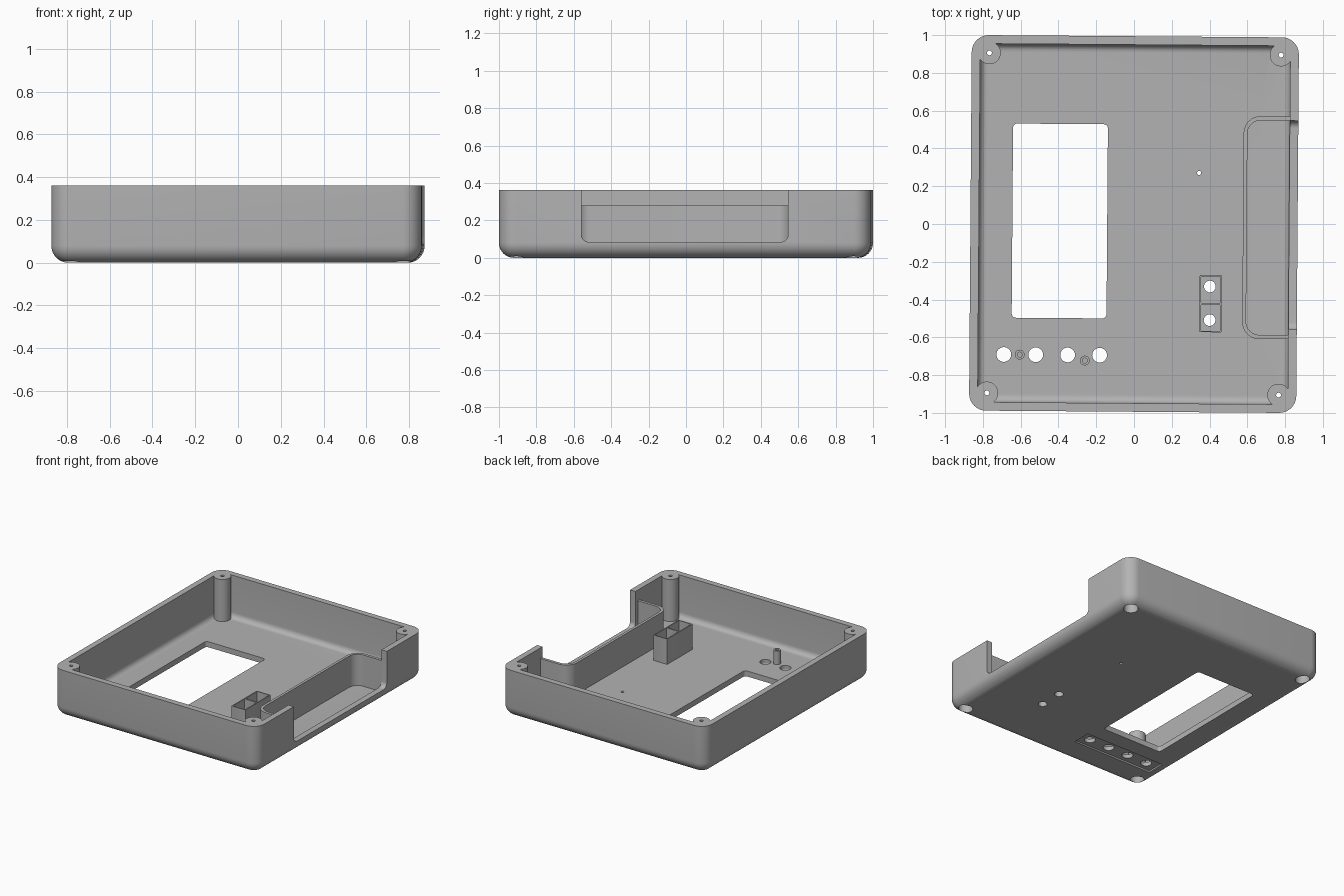
import bpy, bmesh, math

if "Cube" in bpy.data.objects:
    bpy.data.objects.remove(bpy.data.objects["Cube"])

H, HW, HL = 0.362, 0.866, 0.994      # height and half sizes
WALL, FLOOR = 0.045, 0.042
TILT = math.radians(-0.43)           # slight turn of the whole case

grey = bpy.data.materials.new("mid grey")
grey.diffuse_color = (0.45, 0.45, 0.45, 1)
grey.use_nodes = True
grey.node_tree.nodes["Principled BSDF"].inputs["Base Color"].default_value = grey.diffuse_color


def rounded(cx, cy, hx, hy, r, n=10):
    """Rounded rectangle outline, counter-clockwise."""
    pts = []
    for k, (sx, sy) in enumerate([(1, 1), (-1, 1), (-1, -1), (1, -1)]):
        for i in range(n + 1):
            a = math.pi / 2 * (k + i / n)
            pts.append((cx + sx * (hx - r) + r * math.cos(a),
                        cy + sy * (hy - r) + r * math.sin(a)))
    return pts


def loft(name, rings):
    """Closed solid through a stack of equal-sized rings of 3D points."""
    bm = bmesh.new()
    rows = [[bm.verts.new(p) for p in ring] for ring in rings]
    for a, b in zip(rows, rows[1:]):
        for i in range(len(a)):
            j = (i + 1) % len(a)
            bm.faces.new((a[i], a[j], b[j], b[i]))
    bm.faces.new(rows[0][::-1])
    bm.faces.new(rows[-1])
    bmesh.ops.recalc_face_normals(bm, faces=bm.faces)
    me = bpy.data.meshes.new(name)
    bm.to_mesh(me)
    bm.free()
    me.materials.append(grey)
    ob = bpy.data.objects.new(name, me)
    bpy.context.collection.objects.link(ob)
    return ob


def prism(name, outline, z0, z1):
    return loft(name, [[(x, y, z) for x, y in outline] for z in (z0, z1)])


def box(name, x0, x1, y0, y1, z0, z1, r=0.004, n=2):
    return prism(name, rounded((x0 + x1) / 2, (y0 + y1) / 2,
                               (x1 - x0) / 2, (y1 - y0) / 2, r, n), z0, z1)


def cyl(name, x, y, r, z0, z1, n=32):
    return prism(name, [(x + r * math.cos(2 * math.pi * i / n),
                         y + r * math.sin(2 * math.pi * i / n)) for i in range(n)], z0, z1)


def combine(target, tool, op):
    """Apply a boolean and discard the tool."""
    bpy.context.view_layer.objects.active = target
    mod = target.modifiers.new("bool", 'BOOLEAN')
    mod.operation, mod.solver, mod.object = op, 'EXACT', tool
    bpy.ops.object.modifier_apply(modifier=mod.name)
    bpy.data.objects.remove(tool)


def add(tool):
    combine(case, tool, 'UNION')


def cut(tool, target=None):
    combine(target or case, tool, 'DIFFERENCE')


# Tray: outer skin with rounded bottom edge, flat rim, inner skin with floor fillet
levels = []
R, RI, N = 0.08, 0.04, 8
for i in range(N + 1):
    a = math.pi / 2 * i / N
    levels.append((R - R * math.sin(a), R - R * math.cos(a)))
levels += [(0, H), (WALL, H)]
for i in range(N + 1):
    a = math.pi / 2 * i / N
    levels.append((WALL + RI - RI * math.cos(a), FLOOR + RI - RI * math.sin(a)))
case = loft("case_shell", [[(x, y, z) for x, y in
            rounded(0, 0, HW - d, HL - d, 0.09 - d)] for d, z in levels])

# Side bay: low curved wall running into the right side
bay = prism("bay_wall", rounded(0.777, -0.014, 0.2, 0.59, 0.09), 0.03, 0.28)
cut(prism("bay_space", rounded(0.797, -0.014, 0.2, 0.568, 0.07), 0, 0.4), bay)
cut(box("bay_trim", 0.84, 1.2, -0.9, 0.9, 0, 0.4), bay)
add(bay)

# Side opening with rounded lower corners
side = [(y, z) for y, z in rounded(0, 0.3, 0.553, 0.215, 0.04)]
cut(loft("side_opening", [[(x, y, z) for y, z in side] for x in (0.815, 0.95)]))

# Corner screw posts with bottom counterbores
for sx in (-1, 1):
    for sy in (-1, 1):
        x, y = sx * 0.772, sy * 0.9
        add(cyl("corner_post", x, y, 0.06, 0.03, H))
        cut(cyl("counterbore", x, y, 0.05, -0.02, 0.1))
        cut(cyl("screw_hole", x, y, 0.013, 0.05, 0.5, 16))

# Twin switch box
add(box("switch_box", 0.35, 0.468, -0.57, -0.268, 0.03, 0.235))
for y0, y1, yc in ((-0.563, -0.425, -0.506), (-0.415, -0.275, -0.328)):
    cut(box("switch_cell", 0.358, 0.46, y0, y1, FLOOR, 0.4))
    cut(cyl("switch_hole", 0.404, yc, 0.031, -0.1, 0.1))

# Display window and small pilot hole
cut(prism("window", rounded(-0.393, 0.013, 0.251, 0.514, 0.022, 5), -0.1, 0.15))
cut(cyl("pilot_hole", 0.343, 0.273, 0.011, -0.1, 0.1, 16))

# Button strip: shallow recess below, four holes, two pegs inside
cut(box("button_recess", -0.77, -0.10, -0.765, -0.625, -0.05, 0.012))
for i in range(4):
    cut(cyl("button_hole", -0.684 + 0.169 * i, -0.696, 0.039, -0.1, 0.1))
for x, y in ((-0.6, -0.696), (-0.255, -0.725)):
    add(cyl("peg", x, y, 0.026, 0.03, 0.145, 24))
    cut(cyl("peg_hole", x, y, 0.013, 0.06, 0.2, 16))

# Finish
case.rotation_euler.z = TILT
bpy.ops.object.select_all(action='DESELECT')
case.select_set(True)
bpy.context.view_layer.objects.active = case
bpy.ops.object.shade_smooth_by_angle(angle=math.radians(30))
